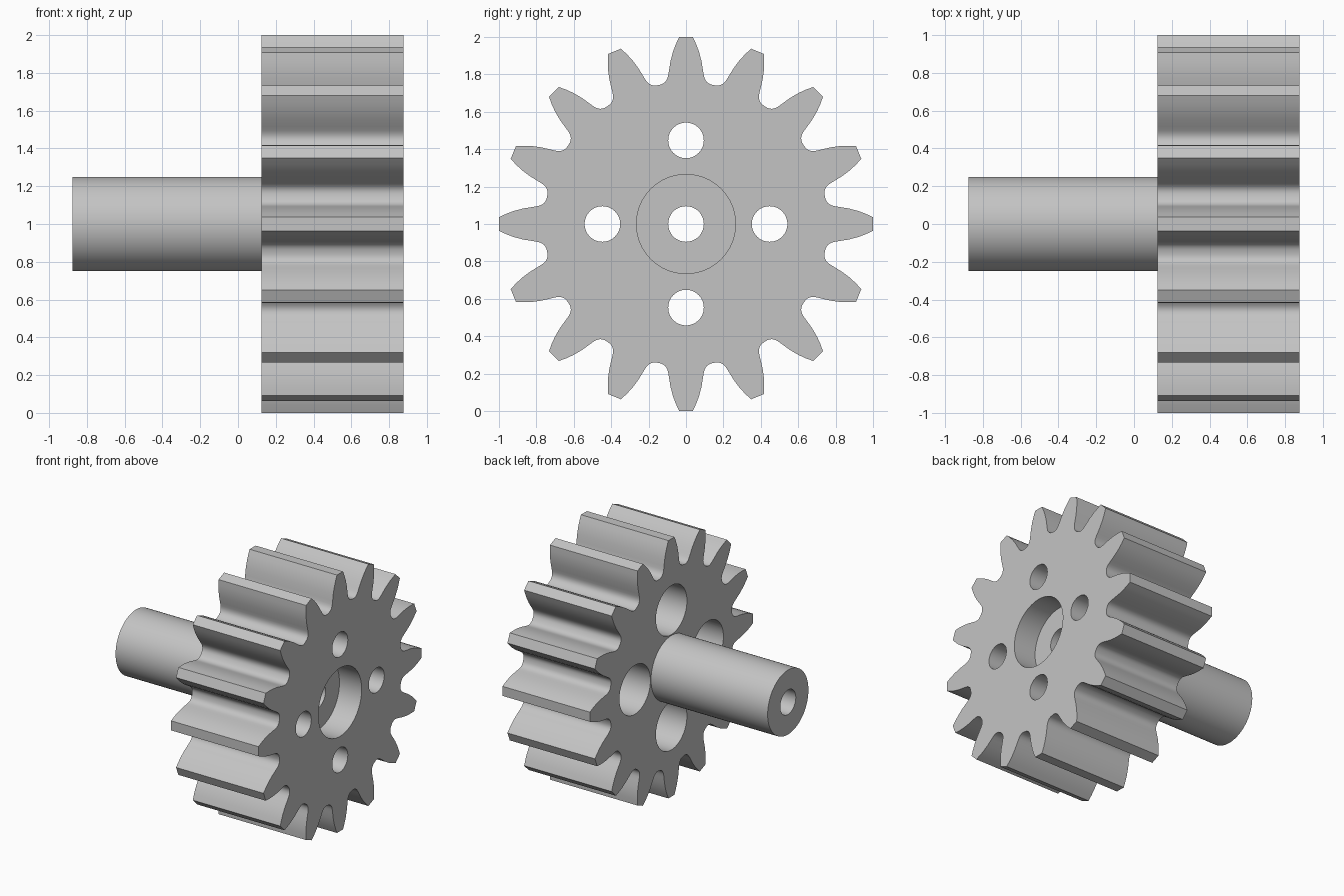
import bpy
import bmesh
from math import pi, sin, cos, atan2, hypot, radians
from mathutils import Matrix

cube = bpy.data.objects.get("Cube")
if cube:
    bpy.data.objects.remove(cube, do_unlink=True)

TEETH = 16
CENTRE_Z = 1.0
GEAR_BACK, GEAR_FRONT = 0.125, 0.875
SHAFT_END = -0.875
BORE_R = 0.095

grey = bpy.data.materials.new("plain grey")
grey.use_nodes = True
colour = (0.55, 0.55, 0.55, 1)
grey.diffuse_color = colour
grey.node_tree.nodes["Principled BSDF"].inputs["Base Color"].default_value = colour


def prism(name, outline, x0, x1):
    """Extrude a (y, z) outline along x from x0 to x1."""
    bm = bmesh.new()
    face = bm.faces.new([bm.verts.new((x0, y, z)) for y, z in outline])
    side = bmesh.ops.extrude_face_region(bm, geom=[face])
    moved = [v for v in side["geom"] if isinstance(v, bmesh.types.BMVert)]
    bmesh.ops.translate(bm, vec=(x1 - x0, 0, 0), verts=moved)
    bmesh.ops.recalc_face_normals(bm, faces=bm.faces)
    mesh = bpy.data.meshes.new(name)
    bm.to_mesh(mesh)
    bm.free()
    mesh.materials.append(grey)
    obj = bpy.data.objects.new(name, mesh)
    bpy.context.collection.objects.link(obj)
    return obj


def circle(radius, y=0.0, z=CENTRE_Z, n=64):
    return [(y + radius * cos(2 * pi * i / n), z + radius * sin(2 * pi * i / n))
            for i in range(n)]


def activate(obj):
    bpy.ops.object.select_all(action='DESELECT')
    obj.select_set(True)
    bpy.context.view_layer.objects.active = obj


def drill(obj, radius, x0, x1, y=0.0, z=CENTRE_Z):
    """Cut a round hole along x."""
    cutter = prism("drill_cutter", circle(radius, y, z), x0, x1)
    cutter.hide_render = True
    mod = obj.modifiers.new("hole", 'BOOLEAN')
    mod.operation = 'DIFFERENCE'
    mod.solver = 'EXACT'
    mod.object = cutter
    activate(obj)
    bpy.ops.object.modifier_apply(modifier=mod.name)
    bpy.data.objects.remove(cutter, do_unlink=True)


# Half a tooth from the tip to the valley: (distance out, half width)
flank = [(0.9993, 0.037), (0.96, 0.055), (0.92, 0.07), (0.87, 0.083),
         (0.82, 0.091), (0.795, 0.095), (0.777, 0.1), (0.762, 0.109),
         (0.752, 0.12), (0.746, 0.133)]
polar = [(hypot(out, w), atan2(w, out)) for out, w in flank]
valley = [(0.757, radians(180 / TEETH))]
tooth = [(r, -a) for r, a in reversed(polar)] + polar + valley

# Toothed wheel
outline = []
for k in range(TEETH):
    base = 2 * pi * k / TEETH
    outline += [(r * cos(base + a), CENTRE_Z + r * sin(base + a)) for r, a in tooth]
gear = prism("gear_wheel", outline, GEAR_BACK, GEAR_FRONT)

# Centre bore and the wide recess in the outer face
drill(gear, BORE_R, GEAR_BACK - 0.1, GEAR_FRONT + 0.1)
drill(gear, 0.265, GEAR_FRONT - 0.19, GEAR_FRONT + 0.1)

# Four bolt holes, widened on the shaft side
for k in range(4):
    y = 0.447 * cos(k * pi / 2)
    z = CENTRE_Z + 0.447 * sin(k * pi / 2)
    drill(gear, BORE_R, GEAR_BACK - 0.1, GEAR_FRONT + 0.1, y, z)
    drill(gear, 0.19, GEAR_BACK - 0.1, GEAR_BACK + 0.45, y, z)

# Hollow shaft
shaft = prism("shaft", circle(0.25), SHAFT_END, GEAR_BACK)
drill(shaft, BORE_R, SHAFT_END - 0.1, GEAR_BACK + 0.1)

for obj in (gear, shaft):
    activate(obj)
    bpy.ops.object.shade_smooth_by_angle(angle=radians(32))
